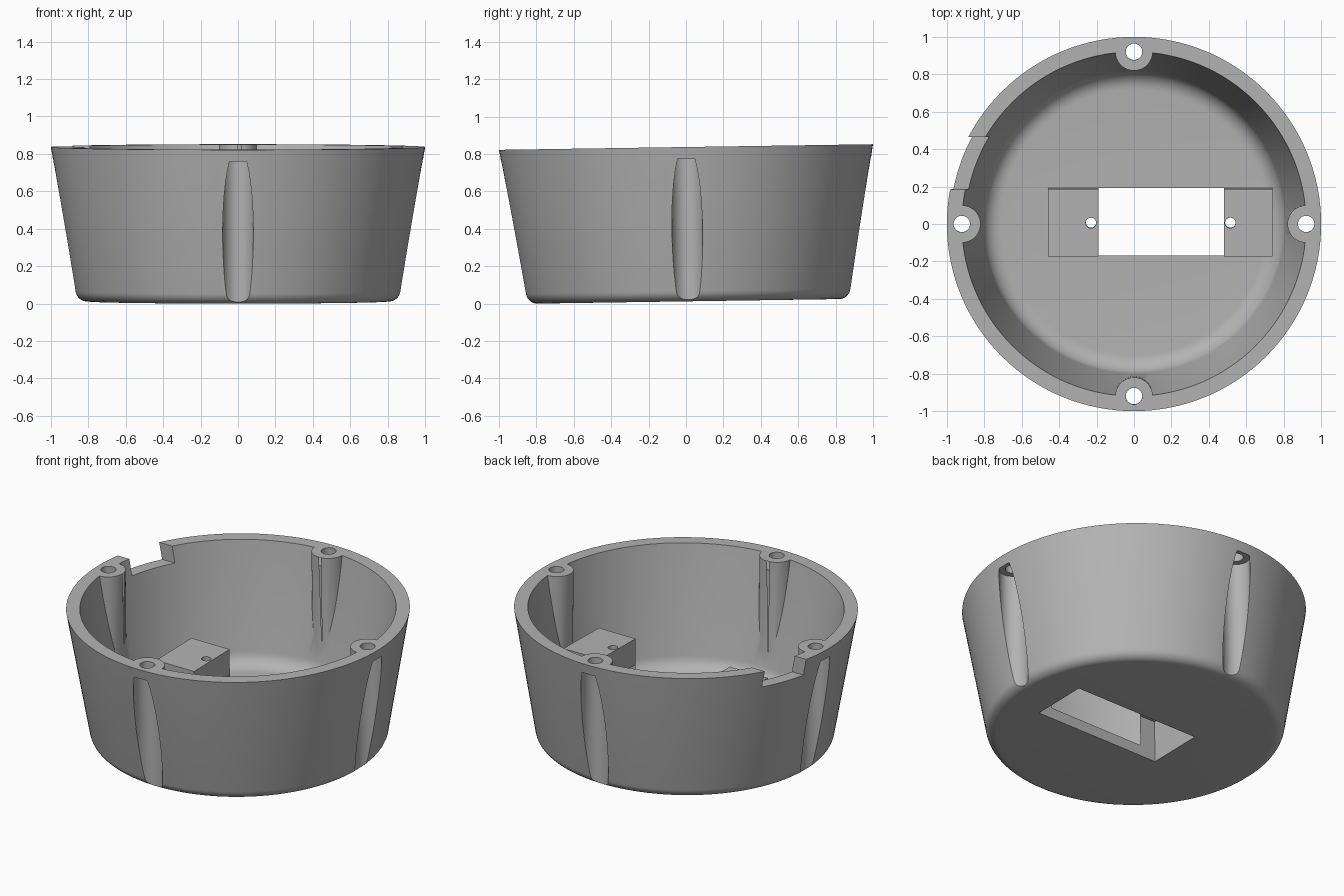
import bpy, bmesh, math
from mathutils import Matrix

if "Cube" in bpy.data.objects:
    bpy.data.objects.remove(bpy.data.objects["Cube"])

H = 0.825          # shell height
TILT = 0.015       # slight lean about x
POST_R = 0.92      # distance of the screw posts from the centre

grey = bpy.data.materials.new("grey plastic")
grey.diffuse_color = (0.45, 0.45, 0.45, 1)
grey.use_nodes = True
grey.node_tree.nodes["Principled BSDF"].inputs["Base Color"].default_value = grey.diffuse_color


def finish(bm, name):
    bmesh.ops.recalc_face_normals(bm, faces=bm.faces)
    mesh = bpy.data.meshes.new(name)
    bm.to_mesh(mesh)
    bm.free()
    mesh.materials.append(grey)
    ob = bpy.data.objects.new(name, mesh)
    bpy.context.collection.objects.link(ob)
    return ob


def lathe(name, profile, steps=128):
    """Closed solid of revolution; profile starts and ends on the axis."""
    bm = bmesh.new()
    rings = []
    for r, z in profile:
        n = 1 if r == 0 else steps
        rings.append([bm.verts.new((r * math.cos(2 * math.pi * i / steps),
                                    r * math.sin(2 * math.pi * i / steps), z)) for i in range(n)])
    for a, b in zip(rings, rings[1:]):
        for i in range(steps):
            j = (i + 1) % steps
            quad = [a[i % len(a)], a[j % len(a)], b[j % len(b)], b[i % len(b)]]
            bm.faces.new(list(dict.fromkeys(quad)))
    return finish(bm, name)


def box(name, x0, x1, y0, y1, z0, z1):
    bm = bmesh.new()
    bmesh.ops.create_cube(bm, size=1)
    for v in bm.verts:
        v.co = ((x0 + x1) / 2 + v.co.x * (x1 - x0),
                (y0 + y1) / 2 + v.co.y * (y1 - y0),
                (z0 + z1) / 2 + v.co.z * (z1 - z0))
    return finish(bm, name)


def rod(name, x, y, r, z0, z1, steps=40):
    bm = bmesh.new()
    bmesh.ops.create_cone(bm, cap_ends=True, segments=steps, radius1=r, radius2=r, depth=z1 - z0,
                          matrix=Matrix.Translation((x, y, (z0 + z1) / 2)))
    return finish(bm, name)


def cut(target, tool):
    """Subtract the tool from the target and remove the tool."""
    mod = target.modifiers.new("cut", "BOOLEAN")
    mod.operation, mod.solver, mod.object = "DIFFERENCE", "EXACT", tool
    mesh = bpy.data.meshes.new_from_object(
        target.evaluated_get(bpy.context.evaluated_depsgraph_get()))
    target.modifiers.clear()
    target.data = mesh
    bpy.data.objects.remove(tool)


def fillet(cr, cz, r, end, n=8):
    """Rounded corner from straight down to the wall angle."""
    return [(cr + r * math.cos(a), cz + r * math.sin(a))
            for a in (-math.pi / 2 + (end + math.pi / 2) * i / n for i in range(n + 1))]


# Tapered outer body and the cavity inside it
wall = -0.159
shell = lathe("round_housing", [(0, 0)] + fillet(0.806, 0.065, 0.065, wall) + [(1.0, H), (0, H)])
cavity = lathe("cavity", [(0, 0.07)] + fillet(0.71, 0.17, 0.1, wall)
               + [(0.92, H), (0.94, H + 0.125), (0, H + 0.125)])

# Screw posts and mounting blocks stay solid, so they are taken out of the cavity
posts = [(POST_R, 0), (0, POST_R), (-POST_R, 0), (0, -POST_R)]
for x, y in posts:
    cut(cavity, rod("post", x, y, 0.1, -0.1, 1.1))
for x0, x1 in ((-0.46, -0.19), (0.48, 0.74)):
    cut(cavity, box("mounting_block", x0, x1, -0.18, 0.18, -0.1, 0.435))
cut(shell, cavity)

# Screw holes and the wider channels below them
for x, y in posts:
    cut(shell, rod("channel", x, y, 0.082, -0.2, 0.762))
    cut(shell, rod("screw_hole", x, y, 0.044, 0.7, 1.1))

# Floor opening running under the mounting blocks, with their small holes
cut(shell, box("opening", -0.30, 0.58, -0.18, 0.18, -0.1, 0.268))
for x in (-0.23, 0.515):
    cut(shell, rod("pilot_hole", x, 0, 0.028, 0.2, 0.6, 24))

# Notch in the rim
cut(shell, box("notch", -1.2, -0.65, 0.185, 0.465, H - 0.105, 1.1))

# Lean the housing, rest it on the ground and centre it
shell.data.transform(Matrix.Rotation(TILT, 4, "X"))
low = min(v.co.z for v in shell.data.vertices)
ys = [v.co.y for v in shell.data.vertices]
shell.data.transform(Matrix.Translation((0, -(min(ys) + max(ys)) / 2, -low)))

bpy.ops.object.select_all(action="DESELECT")
shell.select_set(True)
bpy.context.view_layer.objects.active = shell
bpy.ops.object.shade_smooth_by_angle(angle=math.radians(30))
